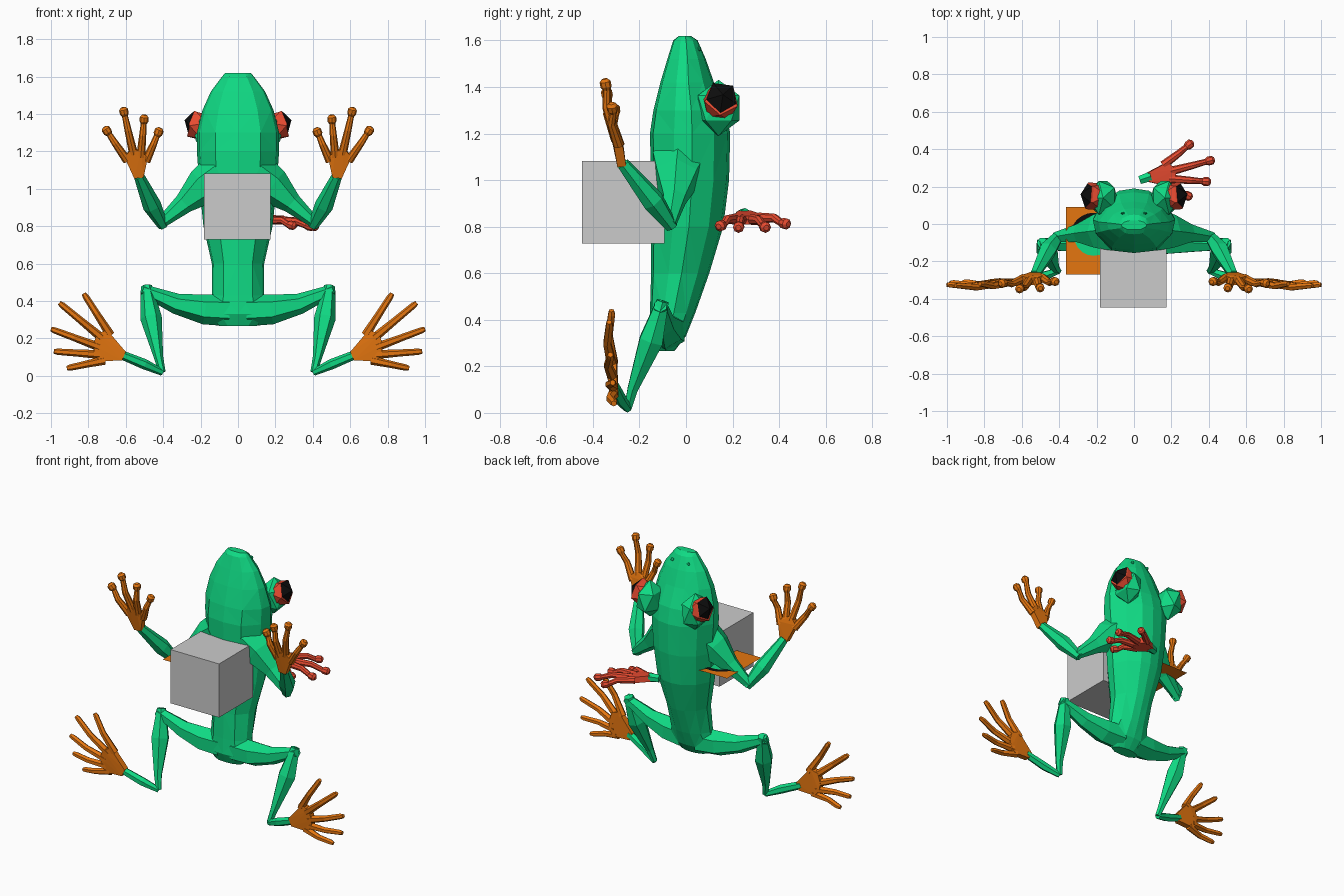
import bpy, bmesh, math
from mathutils import Vector as V

if "Cube" in bpy.data.objects:
    bpy.data.objects.remove(bpy.data.objects["Cube"])


def material(name, rgb):
    m = bpy.data.materials.new(name)
    m.diffuse_color = (*rgb, 1)
    m.use_nodes = True
    m.node_tree.nodes["Principled BSDF"].inputs["Base Color"].default_value = m.diffuse_color
    return m


GREEN = material("leaf green", (0.005, 0.70, 0.23))
ORANGE = material("orange", (0.78, 0.18, 0.005))
RED = material("red", (0.80, 0.07, 0.03))
BLACK = material("black", (0.004, 0.004, 0.004))
GREY = material("grey", (0.6, 0.6, 0.6))


def finish(name, bm, *mats):
    bmesh.ops.recalc_face_normals(bm, faces=bm.faces)
    me = bpy.data.meshes.new(name)
    bm.to_mesh(me)
    bm.free()
    for m in mats:
        me.materials.append(m)
    ob = bpy.data.objects.new(name, me)
    bpy.context.collection.objects.link(ob)
    return ob


def skin_rings(bm, rings):
    """Bridge rings of points and cap both ends."""
    rows = [[bm.verts.new(p) for p in r] for r in rings]
    n = len(rows[0])
    for a, b in zip(rows, rows[1:]):
        for i in range(n):
            j = (i + 1) % n
            bm.faces.new((a[i], a[j], b[j], b[i]))
    bm.faces.new(rows[0])
    bm.faces.new(rows[-1])


def tube(bm, pts, radii, sides=6):
    """Faceted limb through points with a radius at each one."""
    pts = [V(p) for p in pts]
    rings = []
    for i, (p, r) in enumerate(zip(pts, radii)):
        d = (pts[min(i + 1, len(pts) - 1)] - pts[max(i - 1, 0)]).normalized()
        ref = V((0, 1, 0)) if abs(d.y) < 0.9 else V((0, 0, 1))
        u = d.cross(ref).normalized()
        w = d.cross(u)
        rings.append([p + r * (math.cos(a) * u + math.sin(a) * w)
                      for a in (math.tau * k / sides for k in range(sides))])
    skin_rings(bm, rings)


def limb(name, pts, radii, sides=6):
    bm = bmesh.new()
    tube(bm, pts, radii, sides)
    return finish(name, bm, GREEN)


def hand(name, wrist, tips, normal, mat, pads, web):
    """Webbed palm hull, with one bent finger to each tip."""
    bm = bmesh.new()
    wrist, n = V(wrist), V(normal).normalized()
    tips = [V(t) for t in tips]
    mid = sum(tips, V()) / len(tips)
    side = (mid - wrist).normalized().cross(n)
    corners = [wrist + side * 0.025, wrist - side * 0.025]
    corners += [wrist + (t - wrist) * web for t in tips]
    palm = [bm.verts.new(c + n * h) for c in corners for h in (-0.018, 0.02)]
    bmesh.ops.convex_hull(bm, input=palm)
    for t in tips:
        d = t - wrist
        knuckle = wrist + d * web * 0.8
        bend = wrist + d * 0.68 + n * 0.015
        e = d.normalized()
        if pads:
            pts = [knuckle, bend, t - e * 0.05, t - e * 0.035, t - e * 0.012, t]
            tube(bm, pts, [0.024, 0.019, 0.016, 0.024, 0.024, 0.012], 8)
        else:
            tube(bm, [knuckle, bend, t - e * 0.02, t],
                 [0.024, 0.019, 0.017, 0.012], 6)
    return finish(name, bm, mat)


# Body and head: one section shape scaled at each height (z, half width, belly y, back y)
half = [(0, -1), (.55, -.92), (.93, -.4), (1, .05), (.76, .6), (.36, .93), (0, 1)]
section = half + [(-u, v) for u, v in half[-2:0:-1]]
levels = [(.265, .10, -.13, -.05), (.33, .17, -.16, .0), (.43, .14, -.155, .04),
          (.60, .14, -.15, .10), (.80, .185, -.15, .16), (1.0, .205, -.15, .185),
          (1.2, .22, -.155, .19), (1.3, .22, -.14, .17), (1.42, .19, -.11, .12),
          (1.52, .145, -.08, .085), (1.6, .085, -.055, .05), (1.62, .068, -.03, .02)]
bm = bmesh.new()
skin_rings(bm, [[(u * w, (f + b) / 2 + v * (b - f) / 2, z) for u, v in section]
                for z, w, f, b in levels])
bmesh.ops.triangulate(bm, faces=bm.faces)
finish("body", bm, GREEN)

for s, label in ((1, "right"), (-1, "left")):
    def mir(pts):
        return [(s * x, y, z) for x, y, z in pts]

    # Arms and hands
    limb(label + "_upper_arm",
         mir([(.10, -.03, 1.06), (.19, -.04, 1.01), (.29, -.05, .92), (.42, -.07, .81)]),
         [.13, .10, .055, .028])
    limb(label + "_forearm",
         mir([(.40, -.06, .80), (.46, -.14, .91), (.53, -.27, 1.07)]),
         [.028, .05, .028])
    hand(label + "_hand", (s * .53, -.275, 1.06),
         mir([(.415, -.31, 1.325), (.50, -.345, 1.395), (.615, -.35, 1.435), (.715, -.32, 1.33)]),
         (0, -1, -.15), ORANGE, True, .42)

    # Legs and feet
    limb(label + "_thigh",
         mir([(.05, -.08, .35), (.18, -.09, .355), (.33, -.10, .385), (.51, -.11, .46)]),
         [.085, .08, .055, .03])
    limb(label + "_shin",
         mir([(.49, -.10, .48), (.465, -.15, .31), (.425, -.23, .1), (.405, -.25, .02)]),
         [.03, .058, .025, .018])
    limb(label + "_ankle",
         mir([(.405, -.25, .018), (.5, -.285, .062), (.63, -.31, .115)]),
         [.018, .028, .024])
    hand(label + "_foot", (s * .61, -.31, .105),
         mir([(.825, -.32, .44), (.955, -.33, .39), (1.0, -.325, .25),
              (.985, -.315, .13), (.915, -.31, .04)]),
         (0, -1, 0), ORANGE, False, .42)

    # Eyelid mound, eye and its pupil faces
    bm = bmesh.new()
    bmesh.ops.create_icosphere(bm, subdivisions=1, radius=.105)
    for v in bm.verts:
        v.co = (s * (v.co.x * .8 + .165), v.co.y + .14, v.co.z * 1.15 + 1.31)
    finish(label + "_eyelid", bm, GREEN)
    bm = bmesh.new()
    bmesh.ops.create_icosphere(bm, subdivisions=1, radius=.085)
    look = V((.85, .12, .35)).normalized()
    turn = V((0, 0, 1)).rotation_difference(look).to_matrix()
    for v in bm.verts:
        v.co = turn @ v.co
    # the five faces around the pole form the pupil
    for f in bm.faces:
        f.material_index = int(f.calc_center_median().normalized().dot(look) > .7)
    inset = [f for f in bm.faces if f.material_index]
    bmesh.ops.inset_region(bm, faces=inset, thickness=.012)
    for f in bm.faces:
        f.material_index = int(f in inset)
    for v in bm.verts:
        v.co = (s * (v.co.x + .208), v.co.y + .148, v.co.z + 1.335)
    finish(label + "_eye", bm, RED, BLACK)

    # Nostril plates
    bm = bmesh.new()
    bmesh.ops.create_icosphere(bm, subdivisions=1, radius=.012)
    for v in bm.verts:
        v.co = (s * (v.co.x + .06), v.co.y * .6 + .058, v.co.z + 1.565)
    finish(label + "_nostril", bm, GREEN)

# Loose red hand behind the back
limb("loose_wrist", [(.03, .235, .85), (.09, .255, .85)], [.025, .03])
hand("loose_hand", (.075, .25, .85),
     [(.315, .44, .81), (.43, .345, .795), (.41, .225, .795), (.31, .14, .80)],
     (.2, 0, 1), RED, True, .42)

# Grey block in front of the belly
bm = bmesh.new()
bmesh.ops.create_cube(bm, size=.355)
for v in bm.verts:
    v.co += V((-.003, -.27, .905))
finish("block", bm, GREY)

# Flat orange card beside the body, with a painted disc and ring
bm = bmesh.new()
bmesh.ops.create_grid(bm, x_segments=1, y_segments=1, size=.18)
for v in bm.verts:
    v.co += V((-.183, -.09, .9))
finish("card", bm, ORANGE)


def arc_plate(name, r0, r1, a0, a1, z, mat, steps=20):
    bm = bmesh.new()
    rows = []
    for k in range(steps + 1):
        a = math.radians(a0 + (a1 - a0) * k / steps)
        rows.append([bm.verts.new((-.215 + r * math.cos(a), -.065 + r * math.sin(a), z))
                     for r in (r0, r1)])
    for a, b in zip(rows, rows[1:]):
        bm.faces.new((a[0], a[1], b[1], b[0]))
    finish(name, bm, mat)


arc_plate("card_disc", .002, .105, 0, 360, .903, GREEN)
arc_plate("card_ring", .095, .125, 30, 185, .905, BLACK)
